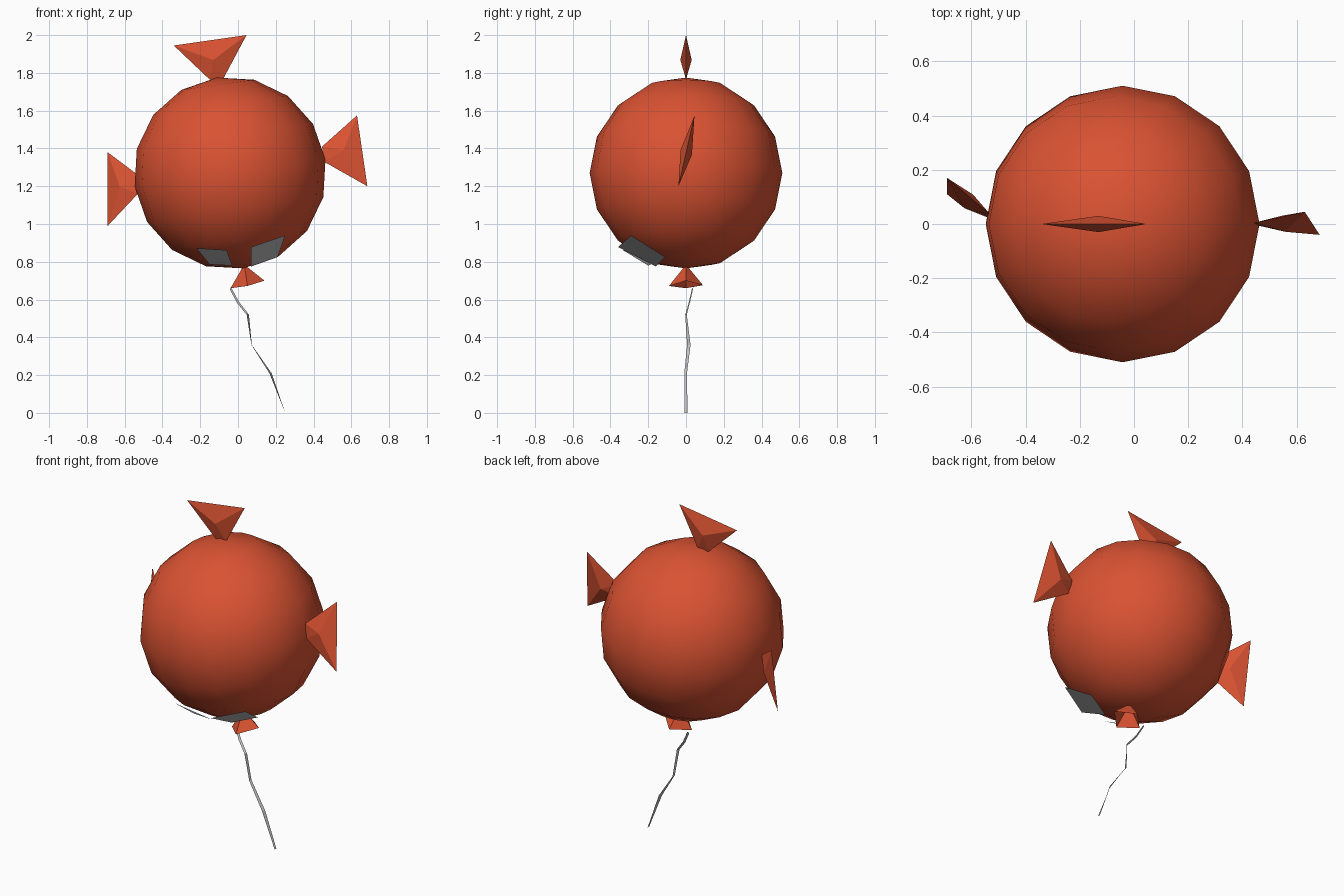
import bpy, bmesh, math
from mathutils import Vector, Matrix

if "Cube" in bpy.data.objects:
    bpy.data.objects.remove(bpy.data.objects["Cube"])


def material(name, rgb):
    m = bpy.data.materials.new(name)
    m.diffuse_color = (*rgb, 1)
    m.use_nodes = True
    m.node_tree.nodes["Principled BSDF"].inputs["Base Color"].default_value = m.diffuse_color
    return m


ORANGE = material("orange_red", (0.70, 0.085, 0.032))
GREY = material("light_grey", (0.52, 0.52, 0.52))


def make(name, verts, faces, mat, closed=False):
    me = bpy.data.meshes.new(name)
    me.from_pydata([tuple(v) for v in verts], [], faces)
    if closed:
        bm = bmesh.new()
        bm.from_mesh(me)
        bmesh.ops.recalc_face_normals(bm, faces=bm.faces)
        bm.to_mesh(me)
        bm.free()
    me.materials.append(mat)
    ob = bpy.data.objects.new(name, me)
    bpy.context.collection.objects.link(ob)
    return ob


# Balloon body: low-poly ball, leaning slightly to the left
CENTRE = Vector((-0.042, 0, 1.27))
bm = bmesh.new()
bmesh.ops.create_uvsphere(
    bm, u_segments=16, v_segments=8, radius=0.51,
    matrix=Matrix.Translation(CENTRE) @ Matrix.Rotation(math.radians(-8), 4, 'Y'))
for f in bm.faces:
    f.smooth = True
mesh = bpy.data.meshes.new("balloon_body")
bm.to_mesh(mesh)
bm.free()
mesh.materials.append(ORANGE)
bpy.context.collection.objects.link(bpy.data.objects.new("balloon_body", mesh))


# Fins: outer edge a-b, short root edge c-d, thickened in the middle along n
def fin(name, a, b, c, d, n):
    a, b, c, d, n = map(Vector, (a, b, c, d, n))
    mid = ((a + b) / 2 + (c + d) / 2) / 2
    verts = [a, b, c, d, mid + n, mid - n]
    faces = []
    for i in range(4):
        j = (i + 1) % 4
        faces += [(i, j, 4), (j, i, 5)]
    make(name, verts, faces, ORANGE, closed=True)


fin("top_fin", (-0.34, 0, 1.945), (0.045, 0, 2.0),
    (-0.08, 0, 1.765), (-0.15, 0, 1.765), (0, 0.03, 0))
fin("left_fin", (-0.69, 0.17, 1.38), (-0.69, 0.11, 0.99),
    (-0.53, 0.02, 1.16), (-0.53, 0.035, 1.26), (0.016, 0.025, 0))
fin("right_fin", (0.63, 0.045, 1.575), (0.685, -0.04, 1.2),
    (0.455, -0.005, 1.33), (0.445, 0.005, 1.41), (-0.005, 0.03, -0.012))

# Knot: open four-sided cone under the body
make("knot", [(0.033, 0, 0.785), (-0.04, 0, 0.66), (0.05, -0.09, 0.672),
              (0.14, 0, 0.70), (0.05, 0.09, 0.676)],
     [(0, 1, 2), (0, 2, 3), (0, 3, 4), (0, 4, 1)], ORANGE)

# Two flat grey patches on the lower front
make("left_patch", [(-0.22, -0.30, 0.872), (-0.15, -0.185, 0.785),
                    (-0.03, -0.20, 0.78), (-0.06, -0.335, 0.862)],
     [(0, 1, 2, 3)], GREY)
make("right_patch", [(0.07, -0.36, 0.878), (0.07, -0.16, 0.775),
                     (0.21, -0.11, 0.825), (0.25, -0.29, 0.94)],
     [(0, 1, 2, 3)], GREY)

# String: narrow twisting ribbon, each point with its half-width direction
PATH = [((-0.04, 0.035, 0.66), (0.004, 0.004, 0.004)),
        ((0.0, 0.018, 0.585), (0.005, 0.004, 0.003)),
        ((0.052, 0.0, 0.52), (0.006, 0.004, 0)),
        ((0.072, 0.015, 0.36), (0.001, 0.009, 0)),
        ((0.172, -0.002, 0.21), (0.006, 0.007, 0)),
        ((0.25, 0.0, 0.0), (0, 0.008, 0))]
verts = []
for p, w in PATH:
    verts += [Vector(p) - Vector(w), Vector(p) + Vector(w)]
make("string", verts,
     [(2 * i, 2 * i + 1, 2 * i + 3, 2 * i + 2) for i in range(len(PATH) - 1)], GREY)
